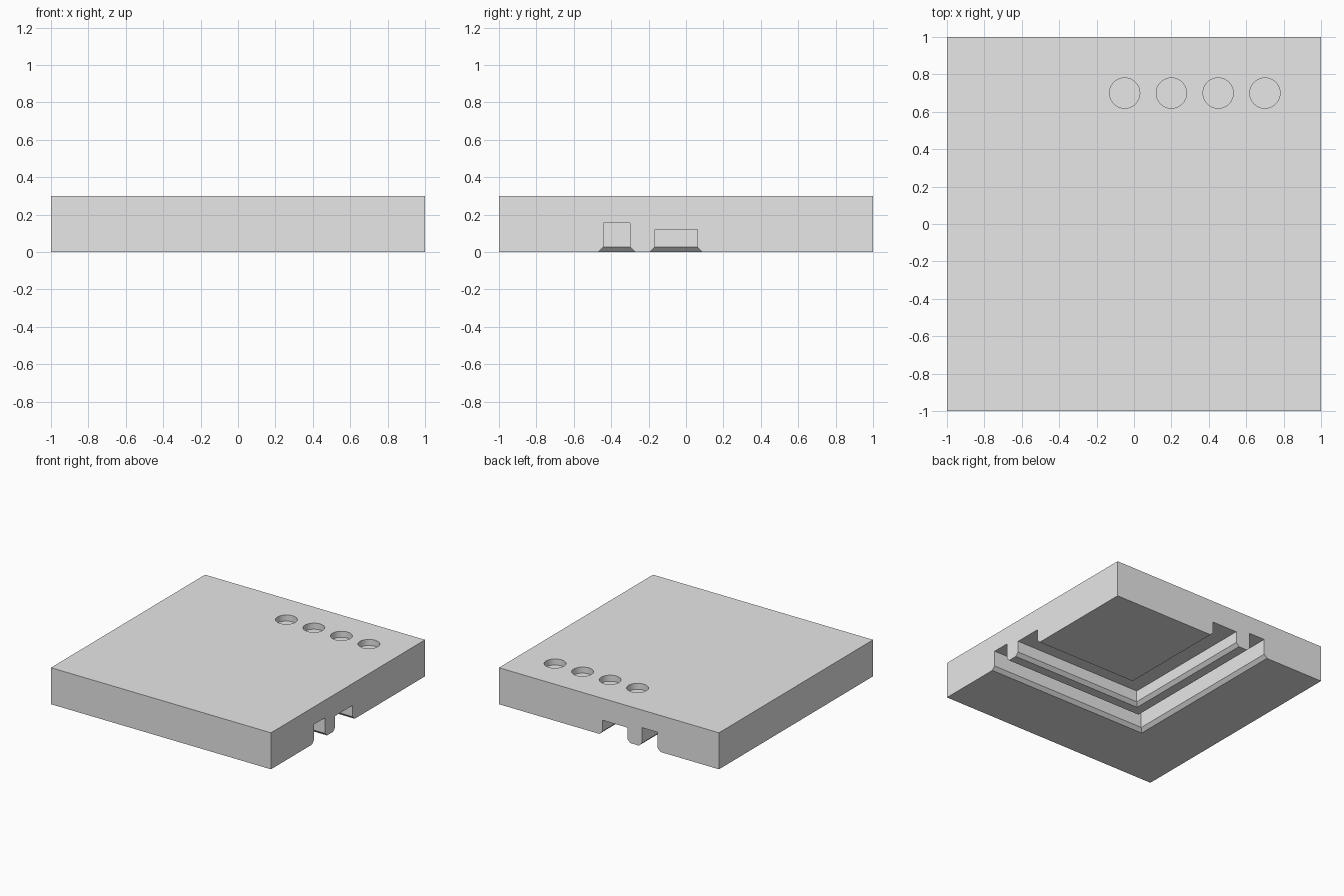
import bpy, bmesh, math
from mathutils import Matrix

if "Cube" in bpy.data.objects:
    bpy.data.objects.remove(bpy.data.objects["Cube"])

HEIGHT = 0.3
CHAMFER = 0.027

grey = bpy.data.materials.new("light_grey")
grey.diffuse_color = (0.8, 0.8, 0.8, 1)
grey.use_nodes = True
grey.node_tree.nodes["Principled BSDF"].inputs["Base Color"].default_value = grey.diffuse_color


def make_object(name, bm):
    bmesh.ops.recalc_face_normals(bm, faces=bm.faces)
    mesh = bpy.data.meshes.new(name)
    bm.to_mesh(mesh)
    bm.free()
    mesh.materials.append(grey)
    obj = bpy.data.objects.new(name, mesh)
    bpy.context.collection.objects.link(obj)
    return obj


def groove_cutter(name, centre, width, depth):
    """Chamfer-mouthed channel swept round an L from the right edge to the back edge."""
    h = width / 2
    half = [(h + CHAMFER, -0.05), (h + CHAMFER, 0), (h, CHAMFER), (h, depth)]
    section = half + [(-d, z) for d, z in reversed(half)]
    bm = bmesh.new()
    rings = [[], [], []]
    for d, z in section:
        p = centre + d
        for ring, xy in zip(rings, ((1.2, p), (p, p), (p, 1.2))):
            ring.append(bm.verts.new((*xy, z)))
    n = len(section)
    for a, b in zip(rings, rings[1:]):
        for i in range(n):
            j = (i + 1) % n
            bm.faces.new((a[i], a[j], b[j], b[i]))
    bm.faces.new(rings[0])
    bm.faces.new(rings[2])
    return make_object(name, bm)


def hole_cutter(name, x, y, radius, depth):
    """Blind round pocket in the top."""
    bm = bmesh.new()
    bmesh.ops.create_cone(bm, cap_ends=True, segments=48, radius1=radius,
                          radius2=radius, depth=2 * depth,
                          matrix=Matrix.Translation((x, y, HEIGHT)))
    return make_object(name, bm)


# Square slab
bm = bmesh.new()
bmesh.ops.create_cube(bm, size=1, matrix=Matrix.Translation((0, 0, HEIGHT / 2))
                      @ Matrix.Diagonal((2, 2, HEIGHT, 1)))
slab = make_object("grooved_slab", bm)

# Two L-shaped grooves below, four pockets above
cutters = [groove_cutter("narrow_groove_cutter", -0.37, 0.143, 0.155),
           groove_cutter("wide_groove_cutter", -0.053, 0.227, 0.12)]
cutters += [hole_cutter("pocket_cutter", -0.05 + 0.25 * i, 0.7, 0.081, 0.05)
            for i in range(4)]

bpy.context.view_layer.objects.active = slab
slab.select_set(True)
for cutter in cutters:
    cutter.hide_render = True
    mod = slab.modifiers.new("cut", 'BOOLEAN')
    mod.operation = 'DIFFERENCE'
    mod.solver = 'EXACT'
    mod.object = cutter
    bpy.ops.object.modifier_apply(modifier=mod.name)
for cutter in cutters:
    bpy.data.objects.remove(cutter)

bpy.ops.object.shade_smooth_by_angle(angle=math.radians(30))
